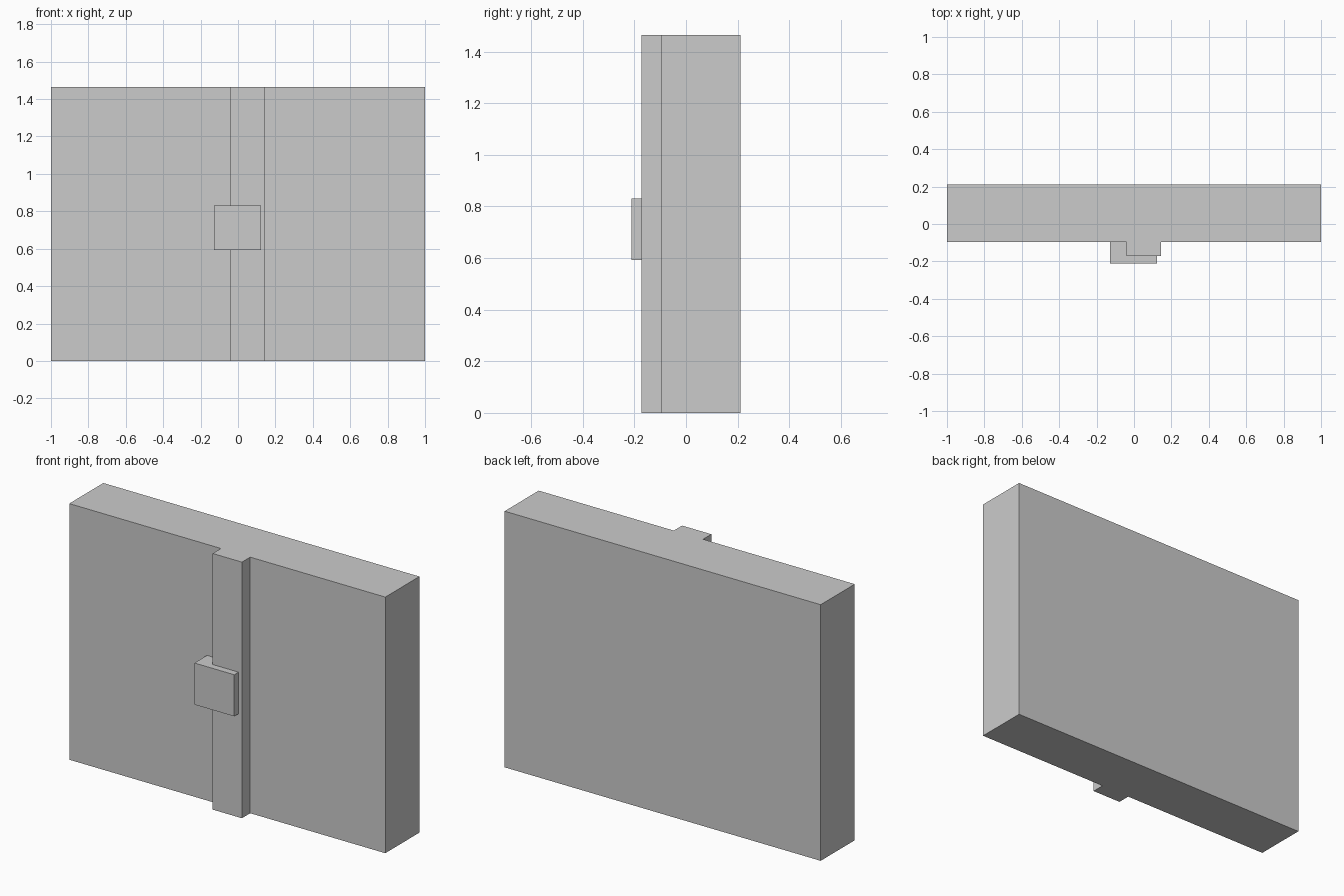
import bpy
import bmesh

if "Cube" in bpy.data.objects:
    bpy.data.objects.remove(bpy.data.objects["Cube"])


def prism(name, profile, z0, z1):
    """Extrude an xy outline from z0 up to z1."""
    bm = bmesh.new()
    face = bm.faces.new([bm.verts.new((x, y, z0)) for x, y in profile])
    top = bmesh.ops.extrude_face_region(bm, geom=[face])["geom"]
    verts = [v for v in top if isinstance(v, bmesh.types.BMVert)]
    bmesh.ops.translate(bm, verts=verts, vec=(0, 0, z1 - z0))
    bmesh.ops.recalc_face_normals(bm, faces=bm.faces)
    mesh = bpy.data.meshes.new(name)
    bm.to_mesh(mesh)
    bm.free()
    obj = bpy.data.objects.new(name, mesh)
    bpy.context.collection.objects.link(obj)
    return obj


def rect(x0, x1, y0, y1):
    return [(x0, y0), (x1, y0), (x1, y1), (x0, y1)]


FRONT, BACK, HEIGHT, SEAM = -0.097, 0.211, 1.465, -0.052

# Plain left panel
prism("left_panel", rect(-1, SEAM, FRONT, BACK), 0, HEIGHT)

# Right panel with its raised vertical strip in one profile
prism("right_panel", [(SEAM, BACK), (SEAM, FRONT), (-0.04, FRONT),
                      (-0.04, -0.172), (0.145, -0.172), (0.145, FRONT),
                      (1, FRONT), (1, BACK)], 0, HEIGHT)

# Latch block bridging the left panel and the strip
prism("latch", rect(-0.128, 0.124, -0.211, FRONT), 0.592, 0.83)
